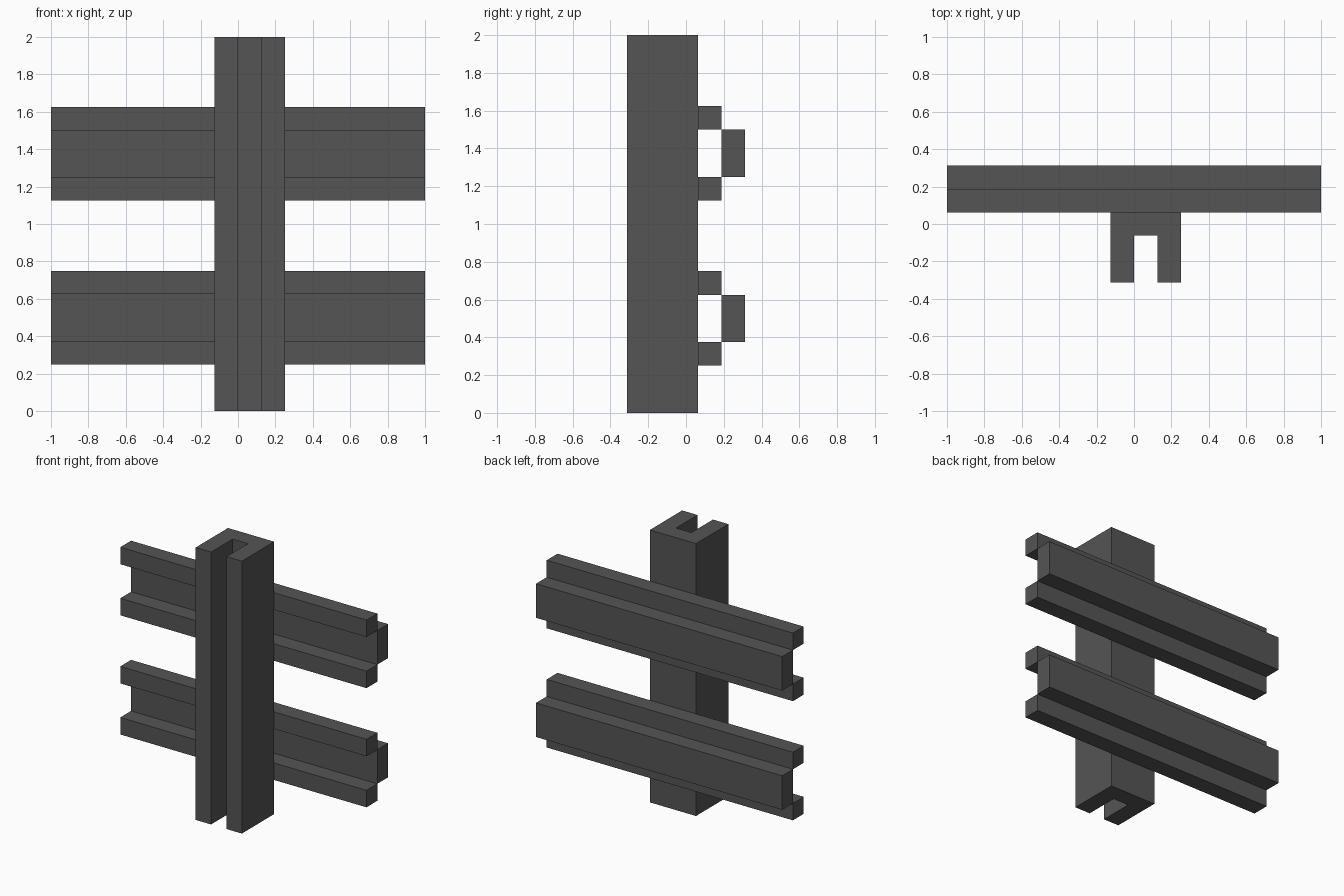
import bpy
import bmesh

cube = bpy.data.objects.get("Cube")
if cube:
    bpy.data.objects.remove(cube, do_unlink=True)

# Dark grey steel
steel = bpy.data.materials.new("dark_grey_steel")
steel.use_nodes = True
colour = (0.09, 0.09, 0.09, 1.0)
steel.diffuse_color = colour
bsdf = next(n for n in steel.node_tree.nodes if n.type == "BSDF_PRINCIPLED")
bsdf.inputs["Base Color"].default_value = colour
bsdf.inputs["Roughness"].default_value = 0.8

U = 1 / 16  # design unit


def extrude_profile(name, points, direction):
    """Extrude a closed outline along a direction into a solid."""
    bm = bmesh.new()
    face = bm.faces.new([bm.verts.new(p) for p in points])
    out = bmesh.ops.extrude_face_region(bm, geom=[face], use_keep_orig=True)
    moved = [g for g in out["geom"] if isinstance(g, bmesh.types.BMVert)]
    bmesh.ops.translate(bm, verts=moved, vec=direction)
    bmesh.ops.recalc_face_normals(bm, faces=bm.faces)
    mesh = bpy.data.meshes.new(name)
    bm.to_mesh(mesh)
    bm.free()
    mesh.materials.append(steel)
    obj = bpy.data.objects.new(name, mesh)
    bpy.context.collection.objects.link(obj)
    return obj


def rail_bar(name, y, z0, z1):
    """Full-width horizontal bar, two units deep, starting at depth y."""
    outline = [(y, z0), (y + 2, z0), (y + 2, z1), (y, z1)]
    extrude_profile(name, [(-1, a * U, b * U) for a, b in outline], (2, 0, 0))


# Upright post: U channel open to the front
channel = [(-2, -5), (0, -5), (0, -1), (2, -1), (2, -5), (4, -5), (4, 1), (-2, 1)]
extrude_profile("post", [(x * U, y * U, 0) for x, y in channel], (0, 0, 2))

# Two guard rails: lower and upper flanges with a raised web behind them
for label, base in (("lower", 4), ("upper", 18)):
    rail_bar(f"{label}_rail_bottom_flange", 1, base, base + 2)
    rail_bar(f"{label}_rail_web", 3, base + 2, base + 6)
    rail_bar(f"{label}_rail_top_flange", 1, base + 6, base + 8)
